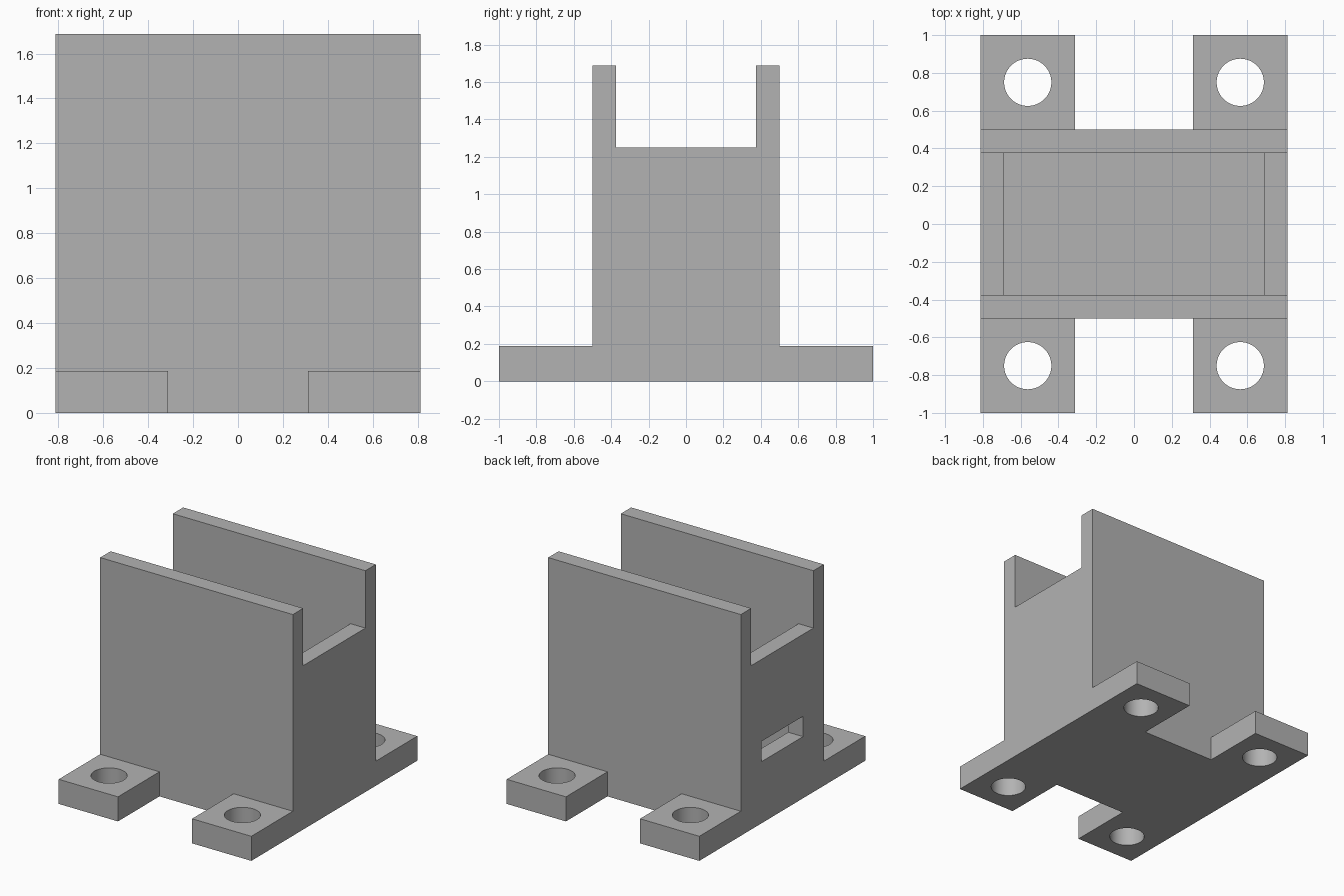
import bpy
import bmesh
from mathutils import Matrix, Vector

cube = bpy.data.objects.get("Cube")
if cube:
    bpy.data.objects.remove(cube, do_unlink=True)

HALF_X, HALF_Y = 0.8125, 0.5      # tower footprint
HEIGHT, END_HEIGHT = 1.6875, 1.25  # side walls and lower end walls
FOOT = 0.1875                      # foot and floor thickness
WALL = 0.125

grey = bpy.data.materials.new("plain grey")
grey.use_nodes = True
grey.diffuse_color = (0.45, 0.45, 0.45, 1)
grey.node_tree.nodes["Principled BSDF"].inputs["Base Color"].default_value = grey.diffuse_color


def add_object(name, bm):
    bmesh.ops.recalc_face_normals(bm, faces=bm.faces)
    mesh = bpy.data.meshes.new(name)
    bm.to_mesh(mesh)
    bm.free()
    mesh.materials.append(grey)
    obj = bpy.data.objects.new(name, mesh)
    bpy.context.collection.objects.link(obj)
    return obj


def box(name, low, high):
    low, high = Vector(low), Vector(high)
    bm = bmesh.new()
    place = Matrix.Translation((low + high) / 2) @ Matrix.Diagonal((*(high - low), 1))
    bmesh.ops.create_cube(bm, size=1, matrix=place)
    return add_object(name, bm)


def cylinder(name, x, y, radius):
    bm = bmesh.new()
    bmesh.ops.create_cone(bm, cap_ends=True, segments=64, radius1=radius, radius2=radius,
                          depth=1, matrix=Matrix.Translation((x, y, 0)))
    return add_object(name, bm)


# Bracket: mirrored side profile extruded along x
inner = HALF_Y - WALL
half = [(1, 0), (1, FOOT), (HALF_Y, FOOT), (HALF_Y, HEIGHT),
        (inner, HEIGHT), (inner, END_HEIGHT)]
profile = half + [(-y, z) for y, z in reversed(half)]
bm = bmesh.new()
face = bm.faces.new([bm.verts.new((-HALF_X, y, z)) for y, z in profile])
side = bmesh.ops.extrude_face_region(bm, geom=[face])
bmesh.ops.translate(bm, vec=(2 * HALF_X, 0, 0),
                    verts=[v for v in side["geom"] if isinstance(v, bmesh.types.BMVert)])
bracket = add_object("bracket_body", bm)

# Central cavity and the cable slot in one end wall
cutters = [
    box("cavity_cutter", (WALL - HALF_X, -inner, FOOT), (HALF_X - WALL, inner, 2)),
    box("slot_cutter", (-1, -0.25, 0.47), (-0.6, 0.25, 0.625)),
]

# Gaps between the feet, and the screw holes
for s in (-1, 1):
    ys = sorted((s * HALF_Y, s * 1.2))
    cutters.append(box("foot_gap_cutter", (-0.3125, ys[0], -0.2), (0.3125, ys[1], 0.4)))
    for x in (-0.5625, 0.5625):
        cutters.append(cylinder("screw_hole_cutter", x, s * 0.75, WALL))

bpy.context.view_layer.objects.active = bracket
for cutter in cutters:
    cutter.hide_render = True
    cut = bracket.modifiers.new(cutter.name, "BOOLEAN")
    cut.operation = "DIFFERENCE"
    cut.solver = "EXACT"
    cut.object = cutter
    bpy.ops.object.modifier_apply(modifier=cut.name)
    bpy.data.objects.remove(cutter, do_unlink=True)

bpy.ops.object.select_all(action="DESELECT")
bracket.select_set(True)
bpy.ops.object.shade_smooth_by_angle()
